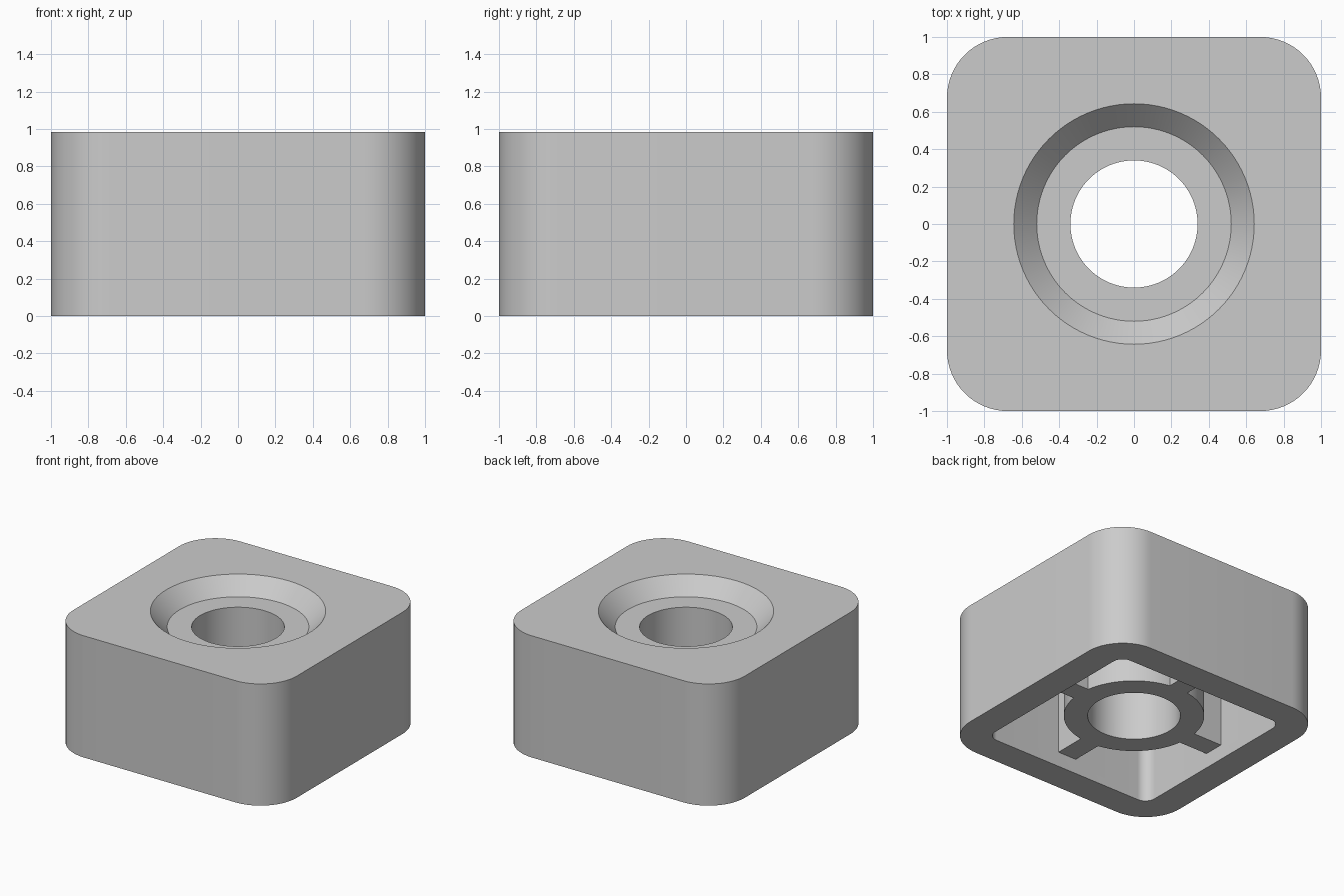
import bpy
import bmesh
import math

if "Cube" in bpy.data.objects:
    bpy.data.objects.remove(bpy.data.objects["Cube"])

HEIGHT = 0.985
grey = bpy.data.materials.new("light_grey_plastic")
grey.diffuse_color = (0.6, 0.6, 0.6, 1)
grey.use_nodes = True
grey.node_tree.nodes["Principled BSDF"].inputs["Base Color"].default_value = grey.diffuse_color


def loft(name, rings):
    """Closed solid skinned through a stack of equal-length rings."""
    bm = bmesh.new()
    loops = [[bm.verts.new(p) for p in ring] for ring in rings]
    for a, b in zip(loops, loops[1:]):
        for i in range(len(a)):
            j = (i + 1) % len(a)
            bm.faces.new((a[i], a[j], b[j], b[i]))
    bm.faces.new(loops[0][::-1])
    bm.faces.new(loops[-1])
    bmesh.ops.recalc_face_normals(bm, faces=bm.faces)
    mesh = bpy.data.meshes.new(name)
    bm.to_mesh(mesh)
    bm.free()
    obj = bpy.data.objects.new(name, mesh)
    mesh.materials.append(grey)
    bpy.context.collection.objects.link(obj)
    return obj


def circle(r, z, n=96):
    return [(r * math.cos(2 * math.pi * i / n), r * math.sin(2 * math.pi * i / n), z)
            for i in range(n)]


def rounded_square(half, r, z, steps=16):
    pts = []
    for q, (sx, sy) in enumerate(((1, 1), (-1, 1), (-1, -1), (1, -1))):
        for i in range(steps + 1):
            a = math.pi / 2 * (q + i / steps)
            pts.append((sx * (half - r) + r * math.cos(a),
                        sy * (half - r) + r * math.sin(a), z))
    return pts


def box(name, hx, hy, z0, z1):
    return loft(name, [[(-hx, -hy, z), (hx, -hy, z), (hx, hy, z), (-hx, hy, z)]
                       for z in (z0, z1)])


def combine(target, tool, operation):
    mod = target.modifiers.new(tool.name, 'BOOLEAN')
    mod.operation = operation
    mod.solver = 'EXACT'
    mod.object = tool
    bpy.ops.object.select_all(action='DESELECT')
    bpy.context.view_layer.objects.active = target
    target.select_set(True)
    bpy.ops.object.modifier_apply(modifier=mod.name)
    bpy.data.objects.remove(tool)


# Outer block with rounded corners
foot = loft("square_foot", [rounded_square(1, 0.325, z) for z in (0, HEIGHT)])

# Hollow underside
combine(foot, loft("cavity", [rounded_square(0.763, 0.088, z) for z in (-0.2, 0.75)]),
        'DIFFERENCE')

# Central screw tube and four ribs joining it to the walls
TUBE_BOTTOM = 0.12
combine(foot, loft("tube", [circle(0.515, z) for z in (TUBE_BOTTOM, 0.8)]), 'UNION')
for name, hx, hy in (("rib_x", 0.83, 0.083), ("rib_y", 0.083, 0.83)):
    combine(foot, box(name, hx, hy, TUBE_BOTTOM, 0.8), 'UNION')

# Through hole with sloped recess on top
combine(foot, loft("bore", [circle(0.34, -0.2), circle(0.34, 0.858), circle(0.52, 0.858),
                            circle(0.643, HEIGHT), circle(0.74, HEIGHT + 0.1)]),
        'DIFFERENCE')

# Smooth curved walls, crisp edges
bpy.ops.object.select_all(action='DESELECT')
bpy.context.view_layer.objects.active = foot
foot.select_set(True)
bpy.ops.object.shade_smooth_by_angle(angle=math.radians(30))
